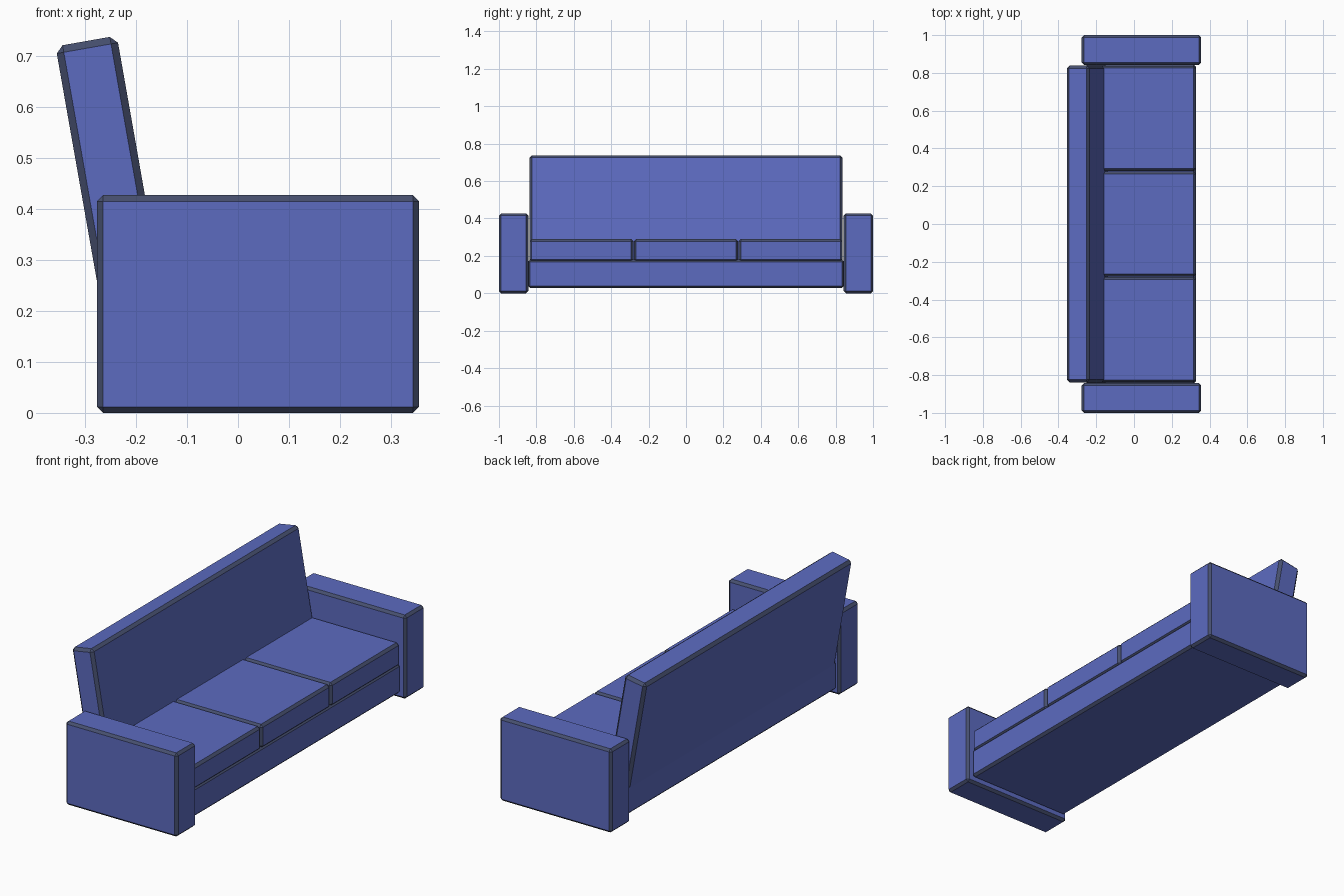
import bpy, math

if "Cube" in bpy.data.objects:
    bpy.data.objects.remove(bpy.data.objects["Cube"])


def material(name, rgb):
    m = bpy.data.materials.new(name)
    lin = [((c / 255 + 0.055) / 1.055) ** 2.4 for c in rgb]
    m.diffuse_color = (*lin, 1)
    m.use_nodes = True
    m.node_tree.nodes["Principled BSDF"].inputs["Base Color"].default_value = m.diffuse_color
    return m


fabric = material("indigo fabric", (92, 107, 192))
piping = material("dark slate piping", (70, 79, 110))


def padded_box(name, lo, hi, bevel=0.012, tilt=0.0):
    """Box between two corners, with chamfered edges in the piping colour."""
    centre = [(a + b) / 2 for a, b in zip(lo, hi)]
    size = [b - a for a, b in zip(lo, hi)]
    bpy.ops.mesh.primitive_cube_add(size=1, location=centre)
    ob = bpy.context.object
    ob.name = name
    for v in ob.data.vertices:
        v.co = [c * s for c, s in zip(v.co, size)]
    ob.rotation_euler.y = tilt
    ob.data.materials.append(fabric)
    ob.data.materials.append(piping)
    mod = ob.modifiers.new("chamfer", 'BEVEL')
    mod.width = bevel
    mod.segments = 1
    mod.limit_method = 'NONE'
    mod.material = 1
    return ob


# Base frame under the seat
padded_box("base", (-0.26, -0.845, 0.028), (0.328, 0.845, 0.18))

# Three seat cushions
for i, side in enumerate(("left", "middle", "right")):
    y = (i - 1) * 0.5595
    padded_box(side + "_cushion", (-0.22, y - 0.278, 0.17), (0.328, y + 0.278, 0.29))

# Backrest, leaning backwards and sunk into the base
padded_box("backrest", (-0.305, -0.838, 0.114), (-0.183, 0.838, 0.734),
           bevel=0.014, tilt=math.radians(-10))

# Armrests
for side, s in (("left", -1), ("right", 1)):
    y0, y1 = sorted((s * 0.843, s * 1.0))
    padded_box(side + "_armrest", (-0.277, y0, 0.0), (0.355, y1, 0.427))
